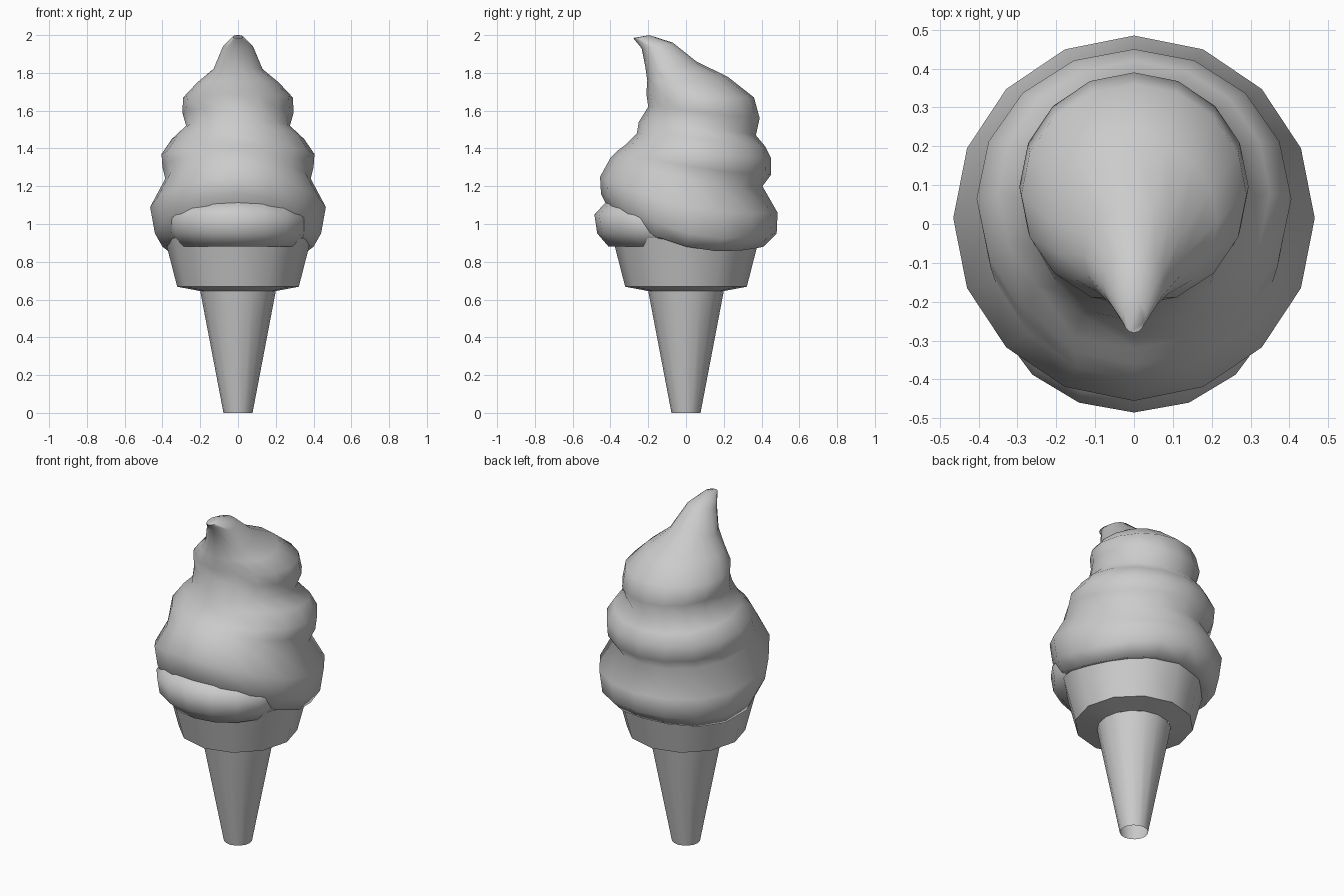
import bpy
import bmesh
from math import sin, cos, pi, radians

cube = bpy.data.objects.get("Cube")
if cube:
    bpy.data.objects.remove(cube, do_unlink=True)

GREY = (0.6, 0.6, 0.6, 1.0)
grey = bpy.data.materials.new("plain grey")
grey.use_nodes = True
grey.diffuse_color = GREY
grey.node_tree.nodes["Principled BSDF"].inputs["Base Color"].default_value = GREY


def loft(name, levels, sides, cap_top=True, sharp=50):
    """Join tilted rings; a level is front y, front z, back y, back z, half width, side z."""
    bm = bmesh.new()
    rings = []
    for yf, zf, yb, zb, rx, zs in levels:
        ring = []
        for i in range(sides):
            s, c = sin(2 * pi * i / sides), cos(2 * pi * i / sides)
            y = (yb + yf) / 2 + c * (yb - yf) / 2
            z = zs + c * (zb - zf) / 2 + c * c * ((zb + zf) / 2 - zs)
            ring.append(bm.verts.new((rx * s, y, z)))
        rings.append(ring)
    for low, high in zip(rings, rings[1:]):
        for i in range(sides):
            j = (i + 1) % sides
            bm.faces.new((low[i], low[j], high[j], high[i]))
    if cap_top:
        bm.faces.new(rings[-1])
    bmesh.ops.recalc_face_normals(bm, faces=bm.faces)
    mesh = bpy.data.meshes.new(name)
    bm.to_mesh(mesh)
    bm.free()
    mesh.materials.append(grey)
    obj = bpy.data.objects.new(name, mesh)
    bpy.context.collection.objects.link(obj)
    bpy.ops.object.select_all(action="DESELECT")
    obj.select_set(True)
    bpy.context.view_layer.objects.active = obj
    bpy.ops.object.shade_smooth_by_angle(angle=radians(sharp))
    return obj


def round_level(r, z):
    return (-r, z, r, z, r, z)


# Wafer: hollow stem, flared collar
loft("cone_stem", [round_level(0.077, 0), round_level(0.2, 0.645)], 16, cap_top=False)
loft("cone_collar", [round_level(0.2, 0.645), round_level(0.322, 0.668),
                     round_level(0.388, 0.925)], 12, sharp=40)

# Lowest roll, peeking out at the front
loft("front_roll", [
    (-0.34, 0.88, 0.15, 0.88, 0.27, 0.88),
    (-0.41, 0.88, 0.17, 0.88, 0.31, 0.88),
    (-0.47, 0.95, 0.18, 0.95, 0.36, 0.95),
    (-0.485, 1.05, 0.18, 1.05, 0.37, 1.03),
    (-0.42, 1.12, 0.17, 1.12, 0.33, 1.09),
], 16, sharp=75)

# Swirl: rolls that climb towards the front and end in a curled tip
loft("cream_swirl", [
    (-0.34, 0.96, 0.34, 0.89, 0.34, 0.89),
    (-0.41, 1.08, 0.41, 0.88, 0.40, 0.88),
    (-0.45, 1.16, 0.48, 0.95, 0.44, 0.95),
    (-0.455, 1.25, 0.485, 1.06, 0.465, 1.09),
    (-0.40, 1.35, 0.405, 1.20, 0.385, 1.24),
    (-0.36, 1.39, 0.45, 1.26, 0.40, 1.30),
    (-0.32, 1.42, 0.45, 1.35, 0.405, 1.37),
    (-0.26, 1.48, 0.42, 1.41, 0.35, 1.45),
    (-0.25, 1.54, 0.37, 1.47, 0.275, 1.52),
    (-0.20, 1.62, 0.39, 1.56, 0.295, 1.59),
    (-0.21, 1.69, 0.36, 1.67, 0.29, 1.67),
    (-0.205, 1.76, 0.22, 1.78, 0.215, 1.75),
    (-0.215, 1.83, 0.055, 1.86, 0.13, 1.82),
    (-0.235, 1.93, -0.07, 1.96, 0.08, 1.94),
    (-0.28, 1.985, -0.195, 2.0, 0.03, 1.99),
], 16, sharp=75)
